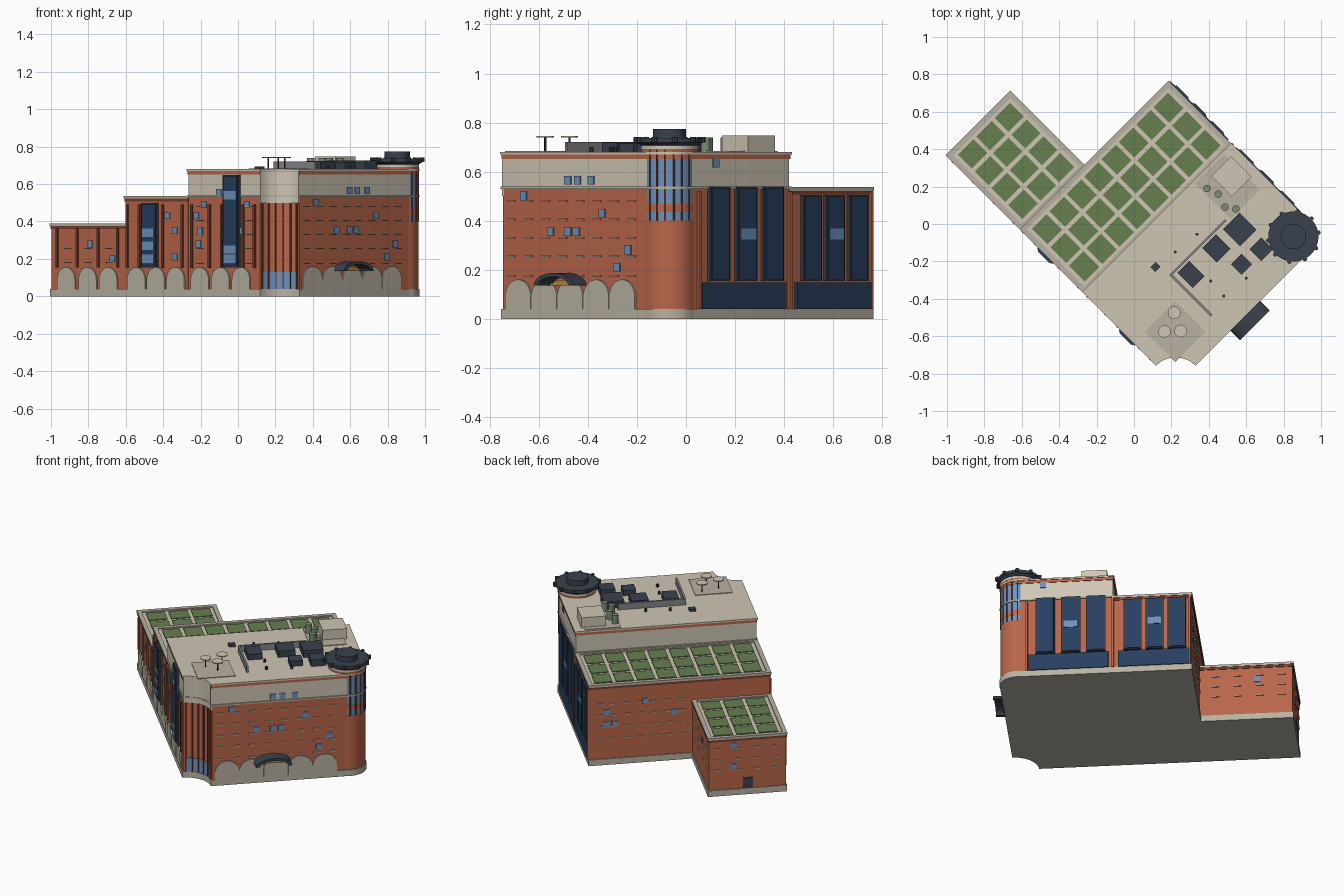
import bpy, bmesh
from math import pi, sin, cos, sqrt
from mathutils import Vector

if "Cube" in bpy.data.objects:
    bpy.data.objects.remove(bpy.data.objects["Cube"])

S2 = sqrt(2)
def mat(name, hexcol):
    m = bpy.data.materials.new(name)
    c = [int(hexcol[i:i + 2], 16) / 255 for i in (0, 2, 4)]
    m.diffuse_color = [((v + .055) / 1.055) ** 2.4 for v in c] + [1]
    m.use_nodes = True
    m.node_tree.nodes["Principled BSDF"].inputs["Base Color"].default_value = m.diffuse_color
    return m

BRICK, DKBRICK = mat("brick", "B9664A"), mat("dark_brick", "74402F")
BEIGE, STONE = mat("beige", "CFC6B4"), mat("stone", "B9B2A2")
GREEN, NAVY = mat("green", "66804F"), mat("navy", "263F5E")
GLASS, DARK = mat("glass", "6C92BC"), mat("dark", "3A414D")
GREY, DUCT = mat("grey", "85878A"), mat("duct_green", "7C8A78")
GOLD = mat("gold", "B8894A")

# The whole plan is laid out on local axes (u, v), then turned 45 degrees
def finish(name, bm, m, smooth=False):
    bmesh.ops.recalc_face_normals(bm, faces=bm.faces)
    me = bpy.data.meshes.new(name)
    bm.to_mesh(me)
    bm.free()
    me.materials.append(m)
    o = bpy.data.objects.new(name, me)
    bpy.context.collection.objects.link(o)
    o.rotation_euler.z = pi / 4
    if smooth:
        bpy.ops.object.select_all(action='DESELECT')
        bpy.context.view_layer.objects.active = o
        o.select_set(True)
        bpy.ops.object.shade_smooth_by_angle()
    return o

def loft(bm, lo, hi):
    a, b = [bm.verts.new(p) for p in lo], [bm.verts.new(p) for p in hi]
    bm.faces.new(a)
    bm.faces.new(b)
    n = len(a)
    for i in range(n):
        bm.faces.new((a[i], a[(i + 1) % n], b[(i + 1) % n], b[i]))

def prism(name, pts, z0, z1, m, smooth=False):
    bm = bmesh.new()
    loft(bm, [(u, v, z0) for u, v in pts], [(u, v, z1) for u, v in pts])
    return finish(name, bm, m, smooth)

def rect(u0, u1, v0, v1, d=0):
    return [(u0 - d, v0 - d), (u1 + d, v0 - d), (u1 + d, v1 + d), (u0 - d, v1 + d)]

def boxes(name, items, m):
    bm = bmesh.new()
    for u0, u1, v0, v1, z0, z1 in items:
        r = rect(u0, u1, v0, v1)
        loft(bm, [(u, v, z0) for u, v in r], [(u, v, z1) for u, v in r])
    return finish(name, bm, m)

def cyls(name, items, m, n=24):
    bm = bmesh.new()
    for u, v, r0, r1, z0, z1 in items:
        ring = [(cos(2 * pi * i / n), sin(2 * pi * i / n)) for i in range(n)]
        loft(bm, [(u + r0 * c, v + r0 * s, z0) for c, s in ring],
             [(u + r1 * c, v + r1 * s, z1) for c, s in ring])
    return finish(name, bm, m, True)

def uv(x, y):
    return (x + y) / S2, (y - x) / S2

# Wall-mounted shapes: profile (along wall, z) pushed out from a named wall
WALLS = {"SW": (0, -.445, -1), "SE": (1, -.76, -1), "NE": (0, .665, 1),
         "NW": (1, .405, 1), "NWs": (1, .965, 1), "NEs": (0, .03, 1)}
def on_wall(name, wall, profiles, m, d1=.008, d0=-.005):
    ax, pos, sg = WALLS[wall]
    bm = bmesh.new()
    for prof in profiles:
        put = lambda a, z, d: (pos + sg * d, a, z) if ax == 0 else (a, pos + sg * d, z)
        loft(bm, [put(a, z, d0) for a, z in prof], [put(a, z, d1) for a, z in prof])
    return finish(name, bm, m)

def pane(a, z, w, h):
    return [(a - w / 2, z - h / 2), (a + w / 2, z - h / 2), (a + w / 2, z + h / 2), (a - w / 2, z + h / 2)]
def arch(a, w, top=.155):
    r = w / 2
    return [(a - r, .04), (a + r, .04)] + [(a + r * cos(i * pi / 14), top - r + r * sin(i * pi / 14)) for i in range(15)]
sw = lambda x: -.445 - S2 * x      # view x -> position on south-west wall
se = lambda y: .76 + S2 * y        # view y -> position on south-east wall
ne = lambda y: S2 * y - .665       # view y -> position on north-east wall

# Main block plan with scooped south corner and rounded tower corner
def main_plan(d=0):
    p = [(.665 + d, -.07 + d), (-.445 - d, -.07 + d)]
    p += [(-.445 - d + .15 * sin(i * pi / 24), -.76 - d + .15 * cos(i * pi / 24)) for i in range(13)]
    p += [(.555 + (.11 + d) * sin(i * pi / 24), -.65 - (.11 + d) * cos(i * pi / 24)) for i in range(13)]
    return p

for nm, d, z0, z1, m in (("main_plinth", .006, 0, .04, STONE), ("main_brick_walls", 0, .04, .53, BRICK),
                         ("main_ledge", .007, .53, .54, STONE), ("main_upper_walls", 0, .54, .652, BEIGE),
                         ("main_brick_cornice", .004, .652, .67, BRICK), ("main_roof", .008, .67, .68, BEIGE)):
    prism(nm, main_plan(d), z0, z1, m, True)

# Two lower wings with coping frames and green roof panels
def wing(nm, u0, u1, v0, v1, top, nu, nv):
    prism(nm + "_plinth", rect(u0, u1, v0, v1, .006), 0, .04, STONE)
    prism(nm + "_walls", rect(u0, u1, v0, v1), .04, top - .015, BRICK)
    prism(nm + "_roof", rect(u0, u1, v0, v1, -.01), top - .02, top - .008, BEIGE)
    e, w = .007, .02
    boxes(nm + "_coping", [(u0 - e, u1 + e, v0 - e, v0 + w, top - .015, top), (u0 - e, u1 + e, v1 - w, v1 + e, top - .015, top),
                           (u0 - e, u0 + w, v0, v1, top - .015, top), (u1 - w, u1 + e, v0, v1, top - .015, top)], STONE)
    on = .004
    boxes(nm + "_brick_band", [(u0 - on, u1 + on, v0 - on, v1 + on, top - .03, top - .015)], DKBRICK)
    a0, b0 = u0 + .042, v0 + .037
    du, dv = (u1 - .04 - a0 + .022) / nu, (v1 - .037 - b0 + .022) / nv
    boxes(nm + "_green_panels", [(a0 + i * du, a0 + (i + 1) * du - .022, b0 + j * dv, b0 + (j + 1) * dv - .022, top - .012, top - .003)
                                 for i in range(nu) for j in range(nv)], GREEN)
wing("long_wing", -.445, .665, -.068, .405, .537, 8, 3)
wing("small_wing", -.445, .03, .405, .965, .39, 3, 4)

# Scooped corner: pilasters, stone head and shopfront glass
def scoop(nm, t0, t1, z0, z1, m, d):
    ts = [t0 + (t1 - t0) * i / 10 for i in range(11)]
    f = lambda r: [(-.445 + r * sin(t), -.76 + r * cos(t)) for t in ts]
    prism(nm, f(.15 - d) + f(.155)[::-1], z0, z1, m, True)
scoop("corner_stone_head", 0, pi / 2, .50, .668, BEIGE, .007)
scoop("corner_glass", .08, pi / 2 - .08, .04, .13, GLASS, .004)
for i in range(6):
    t = .1 + i * (pi / 2 - .2) / 5
    scoop("corner_pilaster", t - .025, t + .025, .04, .5, DKBRICK, .01)

# Ground floor arches
aw = .096 * S2
on_wall("sw_arches", "SW", [arch(sw(x), aw) for x in (-.915, -.80, -.69, -.54, -.435, -.33, -.2, -.09, .02)], STONE)
on_wall("se_arches", "SE", [arch(se(-.68 + .106 * i), .149, .16) for i in range(5)], STONE)

# Tall bays: dark frame, navy glazing, light spandrel
def bay(nm, wall, a, w, z0, z1, lights):
    zc, h = (z0 + z1) / 2, z1 - z0
    on_wall(nm + "_frame", wall, [pane(a, zc, w, h)], DARK, .014)
    on_wall(nm + "_glazing", wall, [pane(a, zc, w - .018, h - .012)], NAVY, .02)
    if lights:
        on_wall(nm + "_light_panes", wall, [pane(a, z, w - .03, .045) for z in lights], GLASS, .023)
bay("sw_bay", "SW", sw(-.467), .12, .155, .50, (.2, .27, .34))
bay("sw_bay", "SW", sw(-.03), .12, .155, .648, (.2, .25, .54))
for i, y in enumerate((.13, .24, .348)):
    bay("ne_main_bay", "NE", ne(y), .118, .155, .54, (.345,) if i == 1 else ())
for i, y in enumerate((.505, .60, .695)):
    bay("ne_wing_bay", "NE", ne(y), .11, .155, .505, (.345,) if i == 1 else ())
on_wall("ne_ground_glazing", "NE", [pane(ne(.23), .094, .485, .108), pane(ne(.597), .094, .435, .108)], NAVY, .012)
on_wall("ne_pilasters", "NE", [pane(ne(y), .28, .014, .48) for y in (.05, .42, .75)], BRICK, .012)

# Pilaster strips on the south-west wall
on_wall("sw_pilasters", "SW", [pane(sw(x), .26, .014, .21) for x in (-.965, -.857, -.745, -.64)]
        + [pane(sw(x), .32, .014, .34) for x in (-.59, -.525, -.40, -.295, -.245, -.15, -.085, .03, .09)], DKBRICK, .01)

# Small windows
def windows(nm, wall, spots, conv=lambda a: a):
    on_wall(nm, wall, [pane(conv(a), z, .036, .036) for a, z in spots], GLASS, .006)
windows("sw_windows", "SW", [(-.79, .28), (-.67, .20), (-.375, .43), (-.335, .35), (-.335, .21), (-.18, .49), (-.10, .555),
                             (-.22, .43), (-.2, .35), (-.21, .28), (.05, .49), (.02, .35)], sw)
windows("se_windows", "SE", [(-.66, .50), (-.55, .355), (-.48, .355), (-.445, .355), (-.34, .43), (-.235, .28), (-.28, .21),
                             (-.48, .565), (-.44, .565), (-.385, .565)], se)
windows("nw_windows", "NW", [(.56, .35), (.56, .27), (.51, .27), (.32, .41), (.14, .32)])
windows("small_nw_windows", "NWs", [(-.12, .33), (-.12, .19)])
windows("small_ne_window", "NEs", [(.75, .28)])
windows("ne_upper_window", "NE", [(.12, .635)], ne)
on_wall("back_door", "NWs", [pane(-.21, .075, .06, .07)], DARK)

# Rows of stone sills
def sills(nm, wall, a0, a1, n, rows):
    on_wall(nm, wall, [pane(a0 + (a1 - a0) * i / (n - 1), z, .045, .006) for i in range(n) for z in rows], STONE, .007)
sills("se_sills", "SE", se(-.71), se(-.22), 8, (.175, .255, .33, .405, .48))
sills("sw_small_sills", "SW", sw(-.91), sw(-.69), 3, (.18, .255))
sills("sw_main_sills", "SW", sw(-.2), sw(.06), 3, (.175, .255, .33, .405, .48))
sills("nw_sills", "NW", .10, .60, 7, (.175, .255, .33, .405))
sills("small_nw_sills", "NWs", -.38, -.03, 4, (.17, .24, .31))
sills("small_ne_sills", "NEs", .50, .90, 4, (.17, .24, .31))

# Entrance canopy, a flat barrel vault
cu = se(-.485)
half = lambda a, b: [(cu + a * cos(i * pi / 16), .135 + b * sin(i * pi / 16)) for i in range(17)]
on_wall("entrance_canopy", "SE", [half(.112, .052) + half(.088, .036)[::-1]], DARK, .08)
on_wall("entrance_glow", "SE", [half(.06, .024)], GOLD, .03)

# Round corner tower
tu, tv = .555, -.65
cyls("tower_brick", [(tu, tv, .113, .113, .04, .40), (tu, tv, .113, .113, .435, .47)], BRICK, 40)
cyls("tower_glass", [(tu, tv, .112, .112, .40, .435), (tu, tv, .112, .112, .47, .685)], GLASS, 40)
cyls("tower_plinth", [(tu, tv, .118, .118, 0, .04)], STONE, 40)
cyls("tower_brick_ring", [(tu, tv, .116, .116, .68, .692)], BRICK, 40)
cyls("tower_neck", [(tu, tv, .116, .116, .692, .71)], BEIGE, 40)
cyls("tower_cap", [(tu, tv, .115, .134, .705, .718), (tu, tv, .134, .134, .718, .738),
                   (tu, tv, .068, .068, .738, .773)], DARK, 40)
ang = [i * pi / 5 for i in range(10)]
cyls("tower_cap_studs", [(tu + .136 * cos(t), tv + .136 * sin(t), .012, .012, .718, .742) for t in ang], DARK, 8)
cyls("tower_mullions", [(tu + .113 * cos(t), tv + .113 * sin(t), .004, .004, .40, .69)
                        for t in [-pi / 2 + i * pi / 10 for i in range(6)]], DKBRICK, 6)

# Rooftop plant
def roof_boxes(nm, spots, m):
    boxes(nm, [(u - a / 2, u + a / 2, v - b / 2, v + b / 2, .68, z)
               for x, y, a, b, z in spots for u, v in (uv(x, y),)], m)
roof_boxes("plant_units", [(.565, -.03, .125, .13, .725), (.44, -.13, .105, .11, .722), (.305, -.27, .09, .115, .718),
                           (.575, -.215, .08, .08, .715), (.68, -.135, .09, .09, .725), (.115, -.23, .04, .035, .695)], DARK)
roof_boxes("plant_screens", [(.305, -.38, .012, .31, .72), (.342, -.128, .42, .012, .72)], GREY)
roof_boxes("roof_pads", [(.22, -.575, .23, .23, .684), (.50, .20, .22, .27, .684)], STONE)
roof_boxes("lift_house", [(.52, .255, .15, .155, .748)], BEIGE)
def roof_cyls(nm, spots, r, z0, z1, m, n=16):
    cyls(nm, [uv(x, y) + (r, r, z0, z1) for x, y in spots], m, n)
roof_cyls("green_ducts", [(.39, .19), (.45, .16), (.487, .09), (.545, .08)], .02, .68, .74, DUCT)
vents = [(.22, -.15), (.337, -.055), (.41, -.305), (.48, -.385), (.6, -.29)]
roof_cyls("vents", vents, .008, .68, .70, DARK, 10)
disks = [(.215, -.475), (.163, -.575), (.25, -.572)]
roof_cyls("mast_poles", disks, .004, .68, .742, DARK, 8)
roof_cyls("mast_disks", disks, .034, .74, .746, BEIGE, 24)
